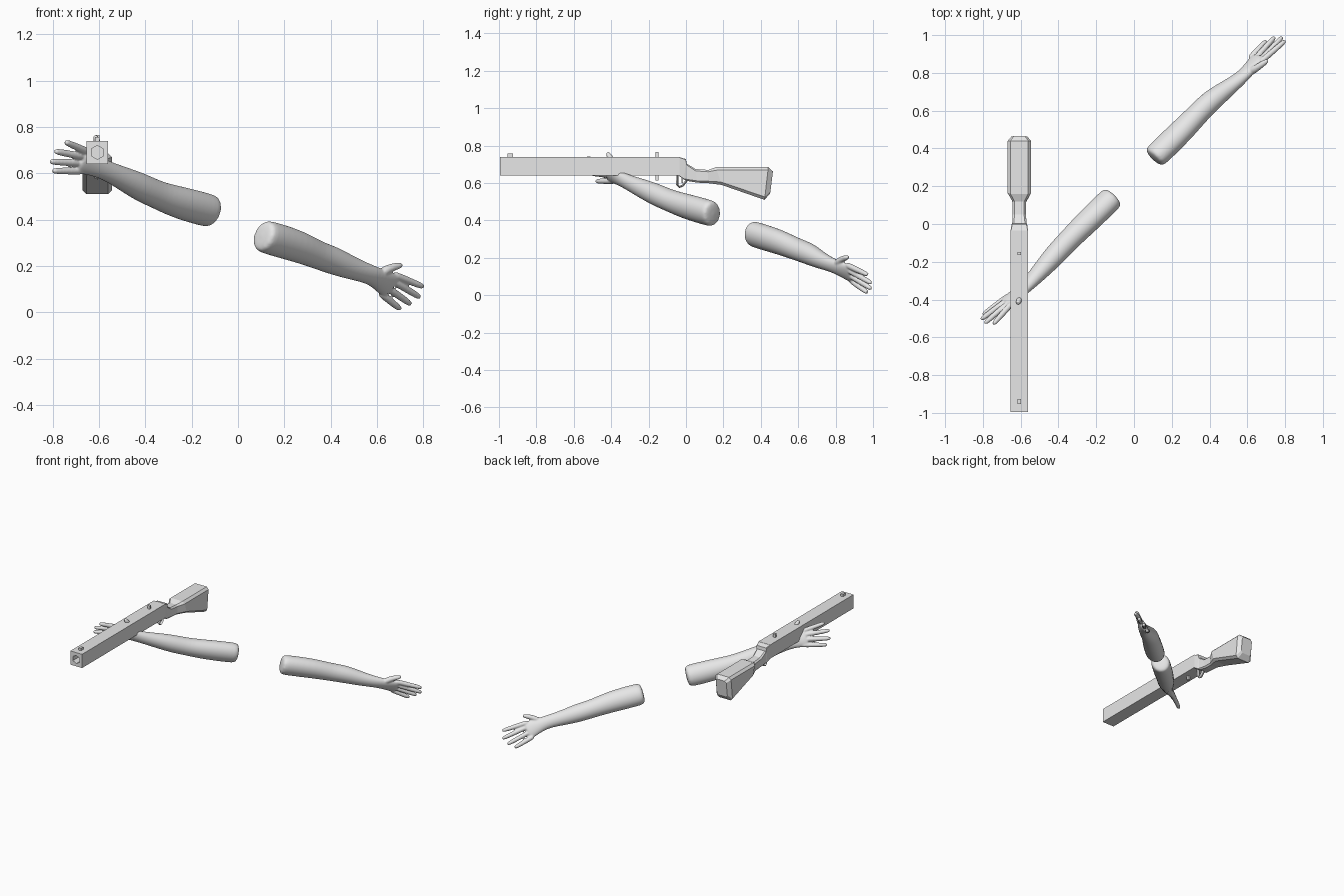
import bpy, bmesh, math
from mathutils import Vector

old = bpy.data.objects.get("Cube")
if old:
    bpy.data.objects.remove(old, do_unlink=True)

grey = bpy.data.materials.new("plain_grey")
grey.use_nodes = True
grey.diffuse_color = (0.8, 0.8, 0.8, 1)
grey.node_tree.nodes["Principled BSDF"].inputs["Base Color"].default_value = (0.8, 0.8, 0.8, 1)

GUN_X = -0.607


def finish(bm, name):
    bmesh.ops.recalc_face_normals(bm, faces=bm.faces[:])
    mesh = bpy.data.meshes.new(name)
    bm.to_mesh(mesh)
    bm.free()
    mesh.materials.append(grey)
    obj = bpy.data.objects.new(name, mesh)
    bpy.context.collection.objects.link(obj)
    return obj


def skin(bm, loops):
    """Bridge loops of points into a closed, capped body."""
    rings = [[bm.verts.new(p) for p in loop] for loop in loops]
    n = len(rings[0])
    for a, b in zip(rings, rings[1:]):
        for i in range(n):
            j = (i + 1) % n
            bm.faces.new((a[i], a[j], b[j], b[i]))
    bm.faces.new(rings[0])
    bm.faces.new(rings[-1])


def limb(bm, stations, side, sides=12):
    """Tube of ellipses; each station is (point, radius along side, radius across)."""
    pts = [Vector(s[0]) for s in stations]
    loops = []
    for i, (p, (_, ru, rn)) in enumerate(zip(pts, stations)):
        t = (pts[min(i + 1, len(pts) - 1)] - pts[max(i - 1, 0)]).normalized()
        u = (side - t * side.dot(t)).normalized()
        n = t.cross(u)
        loops.append([p + u * ru * math.cos(a) + n * rn * math.sin(a)
                      for a in (2 * math.pi * k / sides for k in range(sides))])
    skin(bm, loops)


# Radii along the arm, from the cut end to the wrist
ARM_RADII = [(0.07, 0.062), (0.077, 0.066), (0.074, 0.065), (0.062, 0.06),
             (0.064, 0.06), (0.052, 0.047), (0.043, 0.033)]


def arm(name, path, knuckles, tips, thumb):
    knuckles = [Vector(k) for k in knuckles]
    tips = [Vector(t) for t in tips]
    side = (knuckles[0] - knuckles[-1]).normalized()
    bm = bmesh.new()
    # Arm and palm
    start = Vector(path[0])
    ahead = start.lerp(Vector(path[1]), 0.16)
    mid = sum(knuckles, Vector()) / 4
    wrist = Vector(path[-1])
    pts = [start, ahead] + [Vector(p) for p in path[1:]]
    stations = [(p, a, b) for p, (a, b) in zip(pts, ARM_RADII)]
    stations += [(wrist.lerp(mid, 0.5), 0.052, 0.027), (wrist.lerp(mid, 0.85), 0.062, 0.022),
                 (mid, 0.058, 0.018)]
    limb(bm, stations, side)
    # Fingers
    for k, t in zip(knuckles, tips):
        d = (t - k).normalized()
        limb(bm, [(k - d * 0.03, 0.015, 0.015), (k, 0.018, 0.018), (k.lerp(t, 0.5), 0.0165, 0.0165),
                  (t - d * 0.012, 0.015, 0.015), (t + d * 0.003, 0.008, 0.008)], side, 8)
    # Thumb
    a, b, c = (Vector(p) for p in thumb)
    limb(bm, [(a, 0.026, 0.022), (b, 0.02, 0.019), (b.lerp(c, 0.7), 0.017, 0.016),
              (c, 0.009, 0.009)], (wrist - mid).normalized().cross(side), 8)
    obj = finish(bm, name)
    # Blend all the parts into one smooth skin
    sub = obj.modifiers.new("round", "SUBSURF")
    sub.levels = sub.render_levels = 2
    rem = obj.modifiers.new("fuse", "REMESH")
    rem.mode = "VOXEL"
    rem.voxel_size = 0.005
    rem.use_smooth_shade = True
    smooth = obj.modifiers.new("soften", "SMOOTH")
    smooth.factor = 0.5
    smooth.iterations = 4


arm("left_arm",
    [(0.10, 0.345, 0.332), (0.26, 0.50, 0.285), (0.34, 0.585, 0.248),
     (0.41, 0.655, 0.224), (0.49, 0.715, 0.19), (0.575, 0.78, 0.162)],
    [(0.69, 0.875, 0.155), (0.685, 0.885, 0.125), (0.66, 0.895, 0.095), (0.63, 0.895, 0.07)],
    [(0.80, 0.97, 0.11), (0.785, 0.99, 0.065), (0.745, 0.99, 0.035), (0.70, 0.97, 0.014)],
    [(0.61, 0.80, 0.165), (0.655, 0.83, 0.192), (0.71, 0.868, 0.205)])

arm("right_arm",
    [(-0.105, 0.15, 0.433), (-0.26, 0.0, 0.475), (-0.345, -0.085, 0.505),
     (-0.42, -0.165, 0.54), (-0.50, -0.255, 0.58), (-0.575, -0.335, 0.615)],
    [(-0.665, -0.44, 0.70), (-0.685, -0.435, 0.675), (-0.695, -0.42, 0.645), (-0.685, -0.395, 0.61)],
    [(-0.745, -0.53, 0.735), (-0.79, -0.525, 0.695), (-0.81, -0.505, 0.65), (-0.80, -0.48, 0.61)],
    [(-0.605, -0.36, 0.65), (-0.60, -0.39, 0.71), (-0.617, -0.422, 0.765)])


def box(name, y, z, size):
    bm = bmesh.new()
    bmesh.ops.create_cube(bm, size=1)
    bmesh.ops.scale(bm, vec=size, verts=bm.verts)
    bmesh.ops.translate(bm, vec=(GUN_X, y, z), verts=bm.verts)
    return finish(bm, name)


# Long square barrel with a six-sided bore
barrel = box("barrel", -0.515, 0.69, (0.094, 0.96, 0.1))
bm = bmesh.new()
bmesh.ops.create_cone(bm, cap_ends=True, segments=6, radius1=0.03, radius2=0.03, depth=0.12)
for v in bm.verts:
    v.co = (GUN_X + v.co.x, v.co.z - 0.99, v.co.y + 0.69)
cutter = finish(bm, "bore_cutter")
cutter.hide_render = True
cut = barrel.modifiers.new("bore", "BOOLEAN")
cut.operation = "DIFFERENCE"
cut.object = cutter
graph = bpy.context.evaluated_depsgraph_get()
barrel.data = bpy.data.meshes.new_from_object(barrel.evaluated_get(graph))
barrel.modifiers.clear()
bpy.data.objects.remove(cutter, do_unlink=True)


def chamfered(y_top, y_low, low, top, half, c):
    """Chamfered rectangle across the gun, leaning between y_top and y_low."""
    outline = [(half, low + c), (half, top - c), (half - c, top), (c - half, top),
               (-half, top - c), (-half, low + c), (c - half, low), (half - c, low)]
    return [Vector((GUN_X + x, y_low + (y_top - y_low) * (z - low) / (top - low), z))
            for x, z in outline]


# Receiver end, grip and stock
bm = bmesh.new()
skin(bm, [chamfered(*s) for s in [
    (-0.04, -0.04, 0.64, 0.74, 0.047, 0.002),
    (0.0, -0.01, 0.618, 0.728, 0.041, 0.004),
    (0.003, 0.003, 0.612, 0.705, 0.038, 0.008),
    (0.05, 0.06, 0.602, 0.675, 0.035, 0.01),
    (0.12, 0.115, 0.60, 0.67, 0.036, 0.01),
    (0.16, 0.19, 0.59, 0.685, 0.063, 0.016),
    (0.44, 0.42, 0.51, 0.685, 0.063, 0.016),
    (0.465, 0.45, 0.545, 0.662, 0.042, 0.012)]])
finish(bm, "stock")

# Sights, lower pin and trigger
box("front_sight", -0.94, 0.746, (0.018, 0.028, 0.022))
box("rear_sight", -0.155, 0.75, (0.02, 0.016, 0.03))
box("lower_pin", -0.155, 0.63, (0.02, 0.016, 0.035))
box("trigger", -0.02, 0.617, (0.008, 0.008, 0.035))

# Trigger guard: a bent strip below the receiver
guard = [(-0.045, 0.645), (-0.047, 0.59), (-0.035, 0.579), (-0.018, 0.586), (0.005, 0.615)]
bm = bmesh.new()
limb(bm, [((GUN_X, y, z), 0.013, 0.006) for y, z in guard], Vector((1, 0, 0)), 4)
finish(bm, "trigger_guard")
